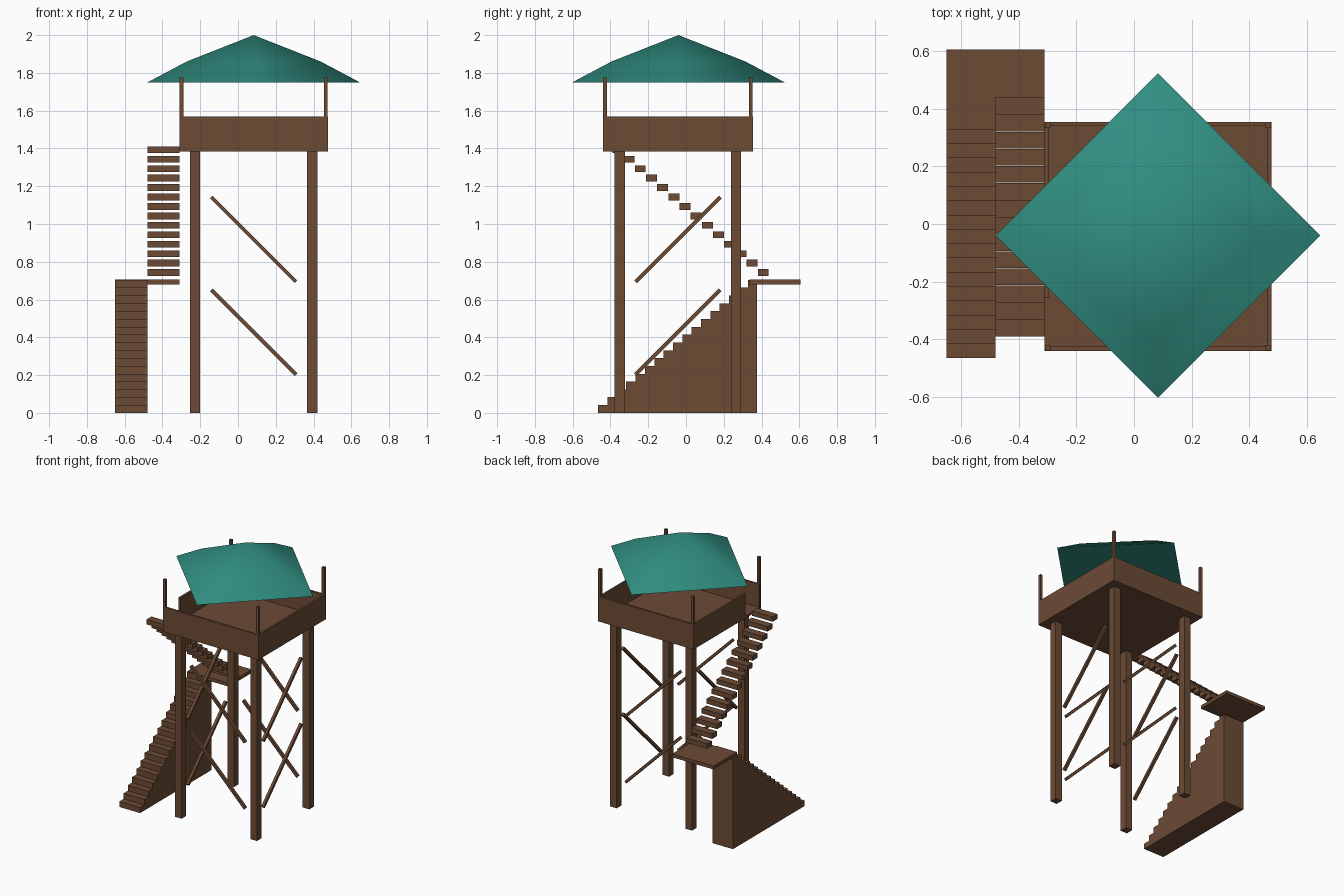
import bpy, bmesh, math
from mathutils import Matrix, Vector

if "Cube" in bpy.data.objects:
    bpy.data.objects.remove(bpy.data.objects["Cube"])


def material(name, rgb):
    m = bpy.data.materials.new(name)
    m.diffuse_color = (*rgb, 1)
    m.use_nodes = True
    m.node_tree.nodes["Principled BSDF"].inputs["Base Color"].default_value = m.diffuse_color
    return m


WOOD = material("brown wood", (0.15, 0.07, 0.036))
TEAL = material("teal roof", (0.03, 0.27, 0.22))


def finish(name, bm, mat):
    bmesh.ops.recalc_face_normals(bm, faces=bm.faces)
    me = bpy.data.meshes.new(name)
    bm.to_mesh(me)
    bm.free()
    me.materials.append(mat)
    ob = bpy.data.objects.new(name, me)
    bpy.context.collection.objects.link(ob)
    return ob


def box(name, x0, x1, y0, y1, z0, z1):
    bm = bmesh.new()
    mid = Vector(((x0 + x1) / 2, (y0 + y1) / 2, (z0 + z1) / 2))
    size = Matrix.Diagonal((x1 - x0, y1 - y0, z1 - z0, 1))
    bmesh.ops.create_cube(bm, size=1, matrix=Matrix.Translation(mid) @ size)
    return finish(name, bm, WOOD)


def brace(name, centre, axis, angle):
    # square bar tilted 45 degrees; starts along x or y
    bm = bmesh.new()
    size = (0.635, 0.02, 0.02, 1) if axis == 'Y' else (0.02, 0.635, 0.02, 1)
    bmesh.ops.create_cube(bm, size=1, matrix=Matrix.Translation(centre)
                          @ Matrix.Rotation(angle, 4, axis) @ Matrix.Diagonal(size))
    return finish(name, bm, WOOD)


CX, CY = 0.083, -0.043                       # tower centre
X0, X1, Y0, Y1 = -0.31, 0.476, -0.44, 0.354  # platform outline
LEG_X, LEG_Y = 0.31, 0.308                   # leg offsets from centre

# legs and roof posts
for sx, side in ((-1, "left"), (1, "right")):
    for sy, end in ((-1, "front"), (1, "back")):
        x, y = CX + sx * LEG_X, CY + sy * LEG_Y
        box(f"{end}_{side}_leg", x - 0.027, x + 0.027, y - 0.027, y + 0.027, 0, 1.387)
        x, y = CX + sx * 0.382, CY + sy * 0.386
        box(f"{end}_{side}_roof_post", x - 0.01, x + 0.01, y - 0.01, y + 0.01, 1.4, 1.775)

# diagonal braces, two on every side
for z, level in ((0.427, "lower"), (0.918, "upper")):
    for s, end in ((-1, "front"), (1, "back")):
        brace(f"{end}_{level}_brace", Vector((CX, CY + s * LEG_Y, z)), 'Y', math.pi / 4)
    for s, end in ((-1, "left"), (1, "right")):
        brace(f"{end}_{level}_brace", Vector((CX + s * LEG_X, CY, z)), 'X', math.pi / 4)

# platform floor and parapet, with an entrance gap on the left
T = 0.015
box("platform_floor", X0, X1, Y0, Y1, 1.385, 1.4)
box("front_parapet", X0, X1, Y0, Y0 + T, 1.4, 1.57)
box("back_parapet", X0, X1, Y1 - T, Y1, 1.4, 1.57)
box("right_parapet", X1 - T, X1, Y0 + T, Y1 - T, 1.4, 1.57)
box("left_parapet", X0, X0 + T, -0.255, Y1 - T, 1.4, 1.57)

# solid lower staircase: stepped profile extruded along x
N, run, rise, ys = 17, 0.0495, 0.704 / 17, -0.465
profile = [(ys, 0)]
for i in range(N):
    profile += [(ys + i * run, (i + 1) * rise), (ys + (i + 1) * run, (i + 1) * rise)]
profile.append((ys + N * run, 0))
bm = bmesh.new()
face = bm.faces.new([bm.verts.new((-0.65, y, z)) for y, z in profile])
ext = bmesh.ops.extrude_face_region(bm, geom=[face])
bmesh.ops.translate(bm, vec=(0.17, 0, 0),
                    verts=[g for g in ext["geom"] if isinstance(g, bmesh.types.BMVert)])
finish("lower_staircase", bm, WOOD)

# landing and floating upper treads
box("stair_landing", -0.65, -0.31, 0.335, 0.605, 0.68, 0.705)
for i in range(14):
    y, z = 0.409 - i * 0.0592, 0.725 + i * 0.05
    box(f"upper_tread_{i + 1}", -0.48, -0.31, y - 0.029, y + 0.029, z, z + 0.036)

# convex four-sided roof turned 45 degrees to the platform
bm = bmesh.new()
RX, RY = 0.083, -0.04
rings = [[bm.verts.new((RX + r * math.cos(k * math.pi / 2), RY + r * math.sin(k * math.pi / 2), z))
          for k in range(4)] for r, z in ((0.562, 1.75), (0.355, 1.86))]
apex = bm.verts.new((RX, RY, 2.0))
for k in range(4):
    n = (k + 1) % 4
    bm.faces.new((rings[0][k], rings[0][n], rings[1][n], rings[1][k]))
    bm.faces.new((rings[1][k], rings[1][n], apex))
bm.faces.new(rings[0][::-1])
roof = finish("roof", bm, TEAL)
bpy.context.view_layer.objects.active = roof
roof.select_set(True)
bpy.ops.object.shade_smooth_by_angle(angle=math.radians(55))
